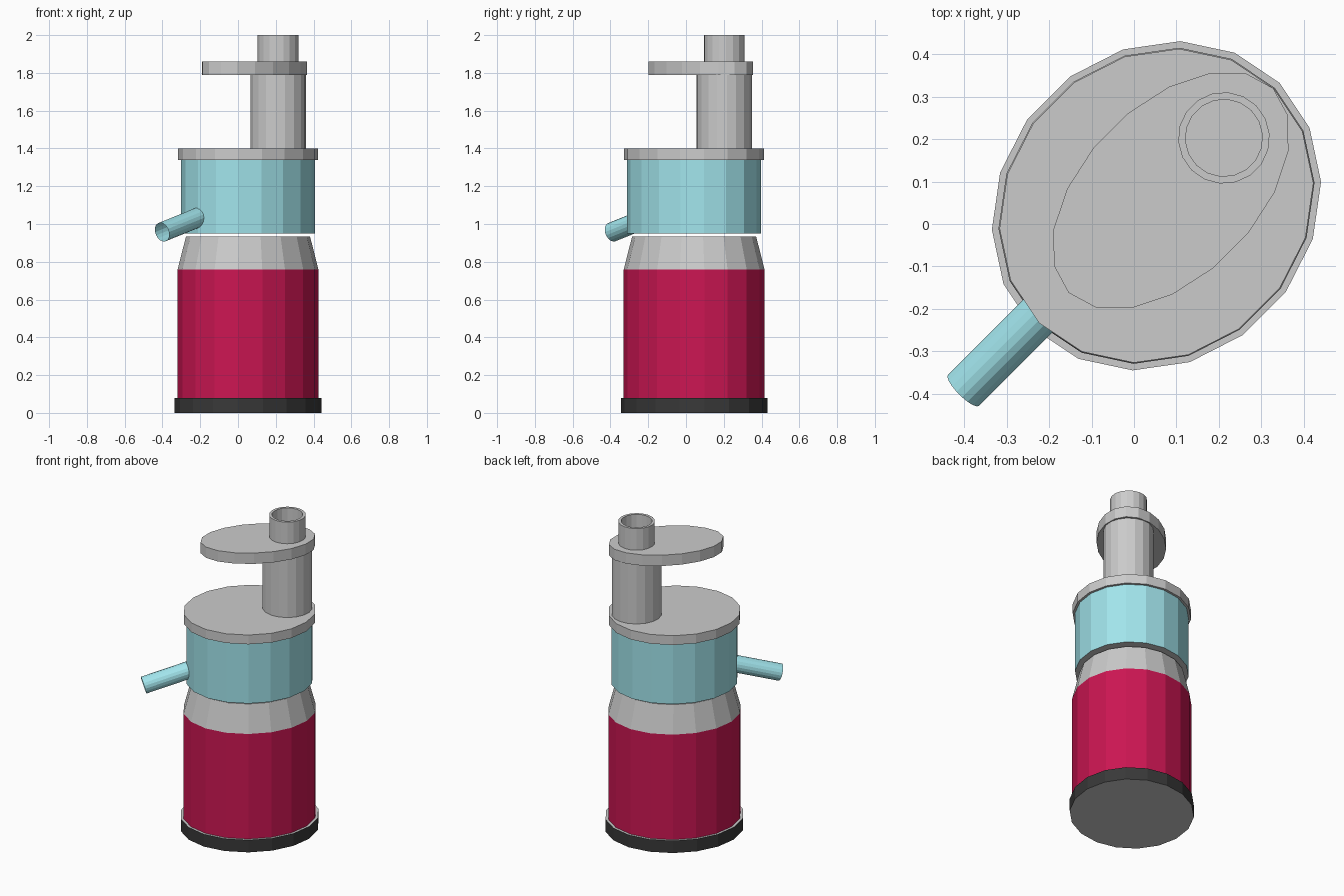
import bpy, bmesh, math
from mathutils import Vector, Matrix

if "Cube" in bpy.data.objects:
    bpy.data.objects.remove(bpy.data.objects["Cube"])

SIDES = 18
DIAG = Matrix.Rotation(math.radians(45), 4, 'Z')


def material(name, rgb):
    m = bpy.data.materials.new(name)
    m.diffuse_color = (*rgb, 1)
    m.use_nodes = True
    m.node_tree.nodes["Principled BSDF"].inputs["Base Color"].default_value = m.diffuse_color
    return m


RED = material("red", (0.60, 0.008, 0.085))
CYAN = material("cyan", (0.36, 0.78, 0.84))
DARK = material("dark", (0.04, 0.04, 0.04))
GREY = material("grey", (0.6, 0.6, 0.6))


def lathe(name, profile, matrix, mats=(), cap_bottom=True, cap_top=True,
          side_mat=0, cap_mat=0):
    """Stack of elliptical rings (a, b, z), bridged and optionally capped."""
    bm = bmesh.new()
    rings = []
    for a, b, z in profile:
        ring = []
        for i in range(SIDES):
            t = 2 * math.pi * i / SIDES
            ring.append(bm.verts.new((a * math.cos(t), b * math.sin(t), z)))
        rings.append(ring)
    for lo, hi in zip(rings, rings[1:]):
        for i in range(SIDES):
            j = (i + 1) % SIDES
            bm.faces.new((lo[i], lo[j], hi[j], hi[i])).material_index = side_mat
    if cap_bottom:
        bm.faces.new(rings[0][::-1]).material_index = cap_mat
    if cap_top:
        bm.faces.new(rings[-1]).material_index = cap_mat
    me = bpy.data.meshes.new(name)
    bm.to_mesh(me)
    bm.free()
    for m in mats:
        me.materials.append(m)
    ob = bpy.data.objects.new(name, me)
    ob.matrix_world = matrix
    bpy.context.collection.objects.link(ob)
    return ob


def oval(r):
    """Slightly diagonal oval shared by all the body parts."""
    return r * 1.057, r * 0.941


def at(x, y):
    return Matrix.Translation((x, y, 0)) @ DIAG


body = at(0.053, 0.043)

# Base, bottle and shoulder
lathe("base", [(*oval(0.388), 0), (*oval(0.388), 0.08)], body, (DARK, GREY), cap_mat=1)
lathe("bottle", [(*oval(0.3725), 0.08), (*oval(0.3725), 0.76)], body, (RED,),
      cap_bottom=False, cap_top=False)
lathe("shoulder", [(*oval(0.3725), 0.76), (*oval(0.328), 0.935)], body, cap_bottom=False)

# Upper chamber and lid
lathe("chamber", [(*oval(0.355), 0.95), (*oval(0.355), 1.34)], body, (CYAN, GREY), cap_mat=1)
lathe("lid", [(*oval(0.37), 1.34), (*oval(0.37), 1.40)], body)

# Column, oval plate and hollow top pipe
pipe = at(0.212, 0.203)
lathe("column", [(0.148, 0.147, 1.40), (0.148, 0.147, 1.79)], pipe)
lathe("plate", [(0.341, 0.203, 1.79), (0.341, 0.203, 1.86)], at(0.087, 0.079))
lathe("top_pipe", [(0.108, 0.108, 1.86), (0.108, 0.108, 2.0),
                   (0.091, 0.091, 2.0), (0.091, 0.091, 1.861)], pipe,
      cap_bottom=False)

# Angled side spout, open at its outer end
start, end = Vector((-0.19, -0.18, 1.043)), Vector((-0.402, -0.392, 0.957))
axis = end - start
lathe("side_spout", [(0.052, 0.052, 0), (0.052, 0.052, axis.length)],
      Matrix.Translation(start) @ axis.to_track_quat('Z', 'Y').to_matrix().to_4x4(),
      (CYAN,), cap_bottom=False, cap_top=False)
